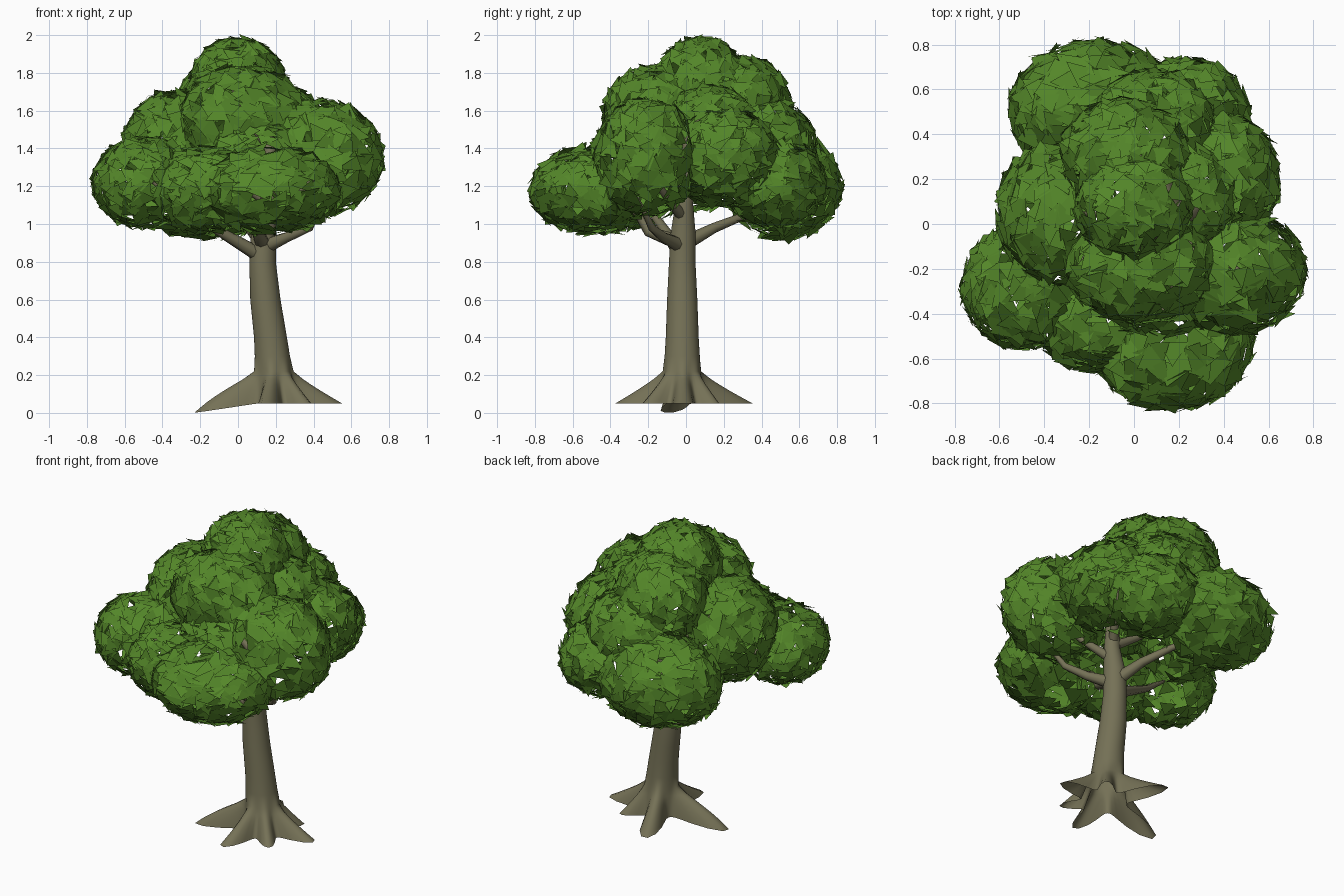
import bpy, bmesh, math, random
from mathutils import Vector, Matrix

if "Cube" in bpy.data.objects:
    bpy.data.objects.remove(bpy.data.objects["Cube"])

random.seed(4)


def material(name, col):
    m = bpy.data.materials.new(name)
    m.diffuse_color = (*col, 1)
    m.use_nodes = True
    m.node_tree.nodes["Principled BSDF"].inputs["Base Color"].default_value = m.diffuse_color
    return m


bark = material("bark_brown", (0.178, 0.166, 0.094))
green = material("leaf_green", (0.088, 0.240, 0.022))


def finish(bm, name, mat, smooth):
    me = bpy.data.meshes.new(name)
    bm.to_mesh(me)
    bm.free()
    me.materials.append(mat)
    for p in me.polygons:
        p.use_smooth = smooth
    ob = bpy.data.objects.new(name, me)
    bpy.context.collection.objects.link(ob)
    return ob


def lerp_table(table, z):
    for a, b in zip(table, table[1:]):
        if z <= b[0]:
            t = max(0, (z - a[0]) / (b[0] - a[0]))
            return [p + (q - p) * t for p, q in zip(a[1:], b[1:])]
    return table[-1][1:]


# Trunk with flared roots: stacked rings whose radius swells along each root (open below)
trunk = [(0.05, 0.195, -0.02, 0.12), (0.22, 0.19, -0.02, 0.098),
         (0.4, 0.172, -0.02, 0.087), (0.6, 0.145, -0.02, 0.080),
         (0.8, 0.13, -0.02, 0.070),
         (0.95, 0.135, -0.015, 0.066), (1.1, 0.16, -0.01, 0.048),
         (1.35, 0.17, 0.01, 0.034), (1.65, 0.165, 0.02, 0.016)]  # z, x, y, r
roots = [(190, 0.44), (112, 0.41), (2, 0.36), (50, 0.25), (262, 0.36), (312, 0.28)]
levels = [0.05, 0.062, 0.08, 0.1, 0.125, 0.15, 0.18, 0.22, 0.3, 0.4, 0.5, 0.6,
          0.7, 0.8, 0.88, 0.95, 1.02, 1.1, 1.22, 1.35, 1.5, 1.65]
SIDES = 60
bm = bmesh.new()
rings = []
for z in levels:
    x, y, r = lerp_table(trunk, z)
    ext = max(0, 1 - (z - 0.05) / 0.18) ** 1.3
    ring = []
    for i in range(SIDES):
        a = math.tau * i / SIDES
        rad, drop = r, 0
        for deg, length in roots:
            d = math.radians((math.degrees(a) - deg + 180) % 360 - 180)
            lobe = math.exp(-(d / 0.28) ** 2)
            rad += (length - r) * ext * lobe
            if length > 0.42:
                drop = 0.05 * lobe * ext ** 3
        ring.append(bm.verts.new((x + rad * math.cos(a), y + rad * math.sin(a), z - drop)))
    rings.append(ring)
for lo, hi in zip(rings, rings[1:]):
    for i in range(SIDES):
        j = (i + 1) % SIDES
        bm.faces.new((lo[i], lo[j], hi[j], hi[i]))
bm.faces.new(rings[-1])
finish(bm, "trunk_and_roots", bark, True)

# Branches: tapered tubes bending upward into the foliage
branches = [
    [(0.14, -0.02, 0.82), (-0.08, -0.10, 0.95), (-0.25, -0.18, 1.06), (-0.45, -0.26, 1.22)],
    [(0.14, -0.02, 0.88), (0.26, -0.12, 0.93), (0.38, -0.18, 0.98), (0.46, -0.26, 1.14)],
    [(0.14, -0.02, 0.89), (0.06, 0.15, 0.98), (-0.03, 0.30, 1.04), (-0.12, 0.48, 1.08)],
    [(0.13, -0.03, 0.90), (0.10, -0.20, 0.96), (0.10, -0.26, 1.06), (0.14, -0.45, 1.16)],
    [(0.15, -0.01, 1.03), (0.30, -0.10, 1.14), (0.40, -0.17, 1.24), (0.50, -0.22, 1.38)],
    [(0.16, 0.00, 1.14), (0.23, 0.10, 1.22), (0.28, 0.18, 1.32), (0.33, 0.24, 1.40)],
    [(0.16, 0.00, 1.12), (0.00, 0.02, 1.22), (-0.14, 0.04, 1.34), (-0.28, 0.05, 1.48)],
    [(0.17, 0.01, 1.40), (0.08, 0.05, 1.52), (0.00, 0.10, 1.62), (-0.03, 0.14, 1.72)],
]
for n, pts in enumerate(branches):
    cu = bpy.data.curves.new("branch", 'CURVE')
    cu.dimensions = '3D'
    cu.bevel_depth = 1
    cu.bevel_resolution = 2
    cu.use_fill_caps = True
    sp = cu.splines.new('POLY')
    sp.points.add(3)
    thick = 0.85 if n < 4 else 0.65
    for p, co, r in zip(sp.points, pts, (0.05, 0.032, 0.024, 0.010)):
        p.co = (*co, 1)
        p.radius = r * thick
    sp.use_smooth = True
    cu.materials.append(bark)
    ob = bpy.data.objects.new(f"branch_{n + 1}", cu)
    bpy.context.collection.objects.link(ob)

# Foliage: hollow shells of loose leaf triangles (centre, radii)
clumps = [
    ((-0.49, -0.28, 1.22), (0.28, 0.28, 0.24)),   # left
    ((0.17, -0.50, 1.18), (0.37, 0.33, 0.23)),    # front
    ((-0.17, -0.42, 1.18), (0.28, 0.24, 0.23)),   # front left
    ((0.42, -0.21, 1.35), (0.35, 0.28, 0.31)),    # right
    ((-0.17, 0.51, 1.20), (0.39, 0.31, 0.28)),    # back
    ((0.24, 0.46, 1.22), (0.28, 0.28, 0.24)),     # back right lower
    ((0.08, 0.42, 1.42), (0.29, 0.27, 0.25)),     # back upper
    ((0.37, 0.20, 1.35), (0.28, 0.30, 0.26)),     # right upper
    ((-0.34, 0.05, 1.39), (0.27, 0.32, 0.32)),    # left upper
    ((0.03, -0.17, 1.56), (0.34, 0.27, 0.28)),    # front upper
    ((0.12, -0.22, 1.38), (0.33, 0.28, 0.20)),    # front middle
    ((0.20, 0.12, 1.52), (0.26, 0.26, 0.22)),     # right filler
    ((-0.04, 0.30, 1.61), (0.29, 0.26, 0.28)),    # back top
    ((0.00, 0.08, 1.72), (0.26, 0.25, 0.27)),     # crown
]


def depth_in(p, clump):
    c, r = clump
    return math.sqrt(sum(((p[k] - c[k]) / r[k]) ** 2 for k in range(3)))


for n, (c, r) in enumerate(clumps):
    src = bmesh.new()
    bmesh.ops.create_icosphere(src, subdivisions=3, radius=1)
    spin = Matrix.Rotation(n * 1.3, 3, 'Z') @ Matrix.Rotation(n * 0.7, 3, 'X')
    bm = bmesh.new()
    for f in src.faces:
        pts = [Vector([c[k] + v[k] * r[k] for k in range(3)])
               for v in (spin @ vert.co for vert in f.verts)]
        mid = sum(pts, Vector()) / 3
        if any(depth_in(mid, o) < 0.92 for m, o in enumerate(clumps) if m != n):
            continue
        normal = (mid - Vector(c)).normalized()
        inward = Vector((0.05 - mid.x, -mid.y, -0.2)).normalized().dot(normal)
        if random.random() < (0.65 if inward > 0.45 else 0.09):
            continue
        # enlarge, twist and tilt each leaf so its tips stick out of the shell
        axis = normal.orthogonal().normalized()
        axis.rotate(Matrix.Rotation(random.uniform(0, math.tau), 3, normal))
        rot = (Matrix.Rotation(random.uniform(0.05, 0.4), 3, axis)
               @ Matrix.Rotation(random.uniform(-0.5, 0.5), 3, normal))
        size = random.uniform(1.15, 1.5)
        bm.faces.new([bm.verts.new(mid + rot @ ((p - mid) * size)) for p in pts])
    src.free()
    finish(bm, f"foliage_{n + 1}", green, False)
